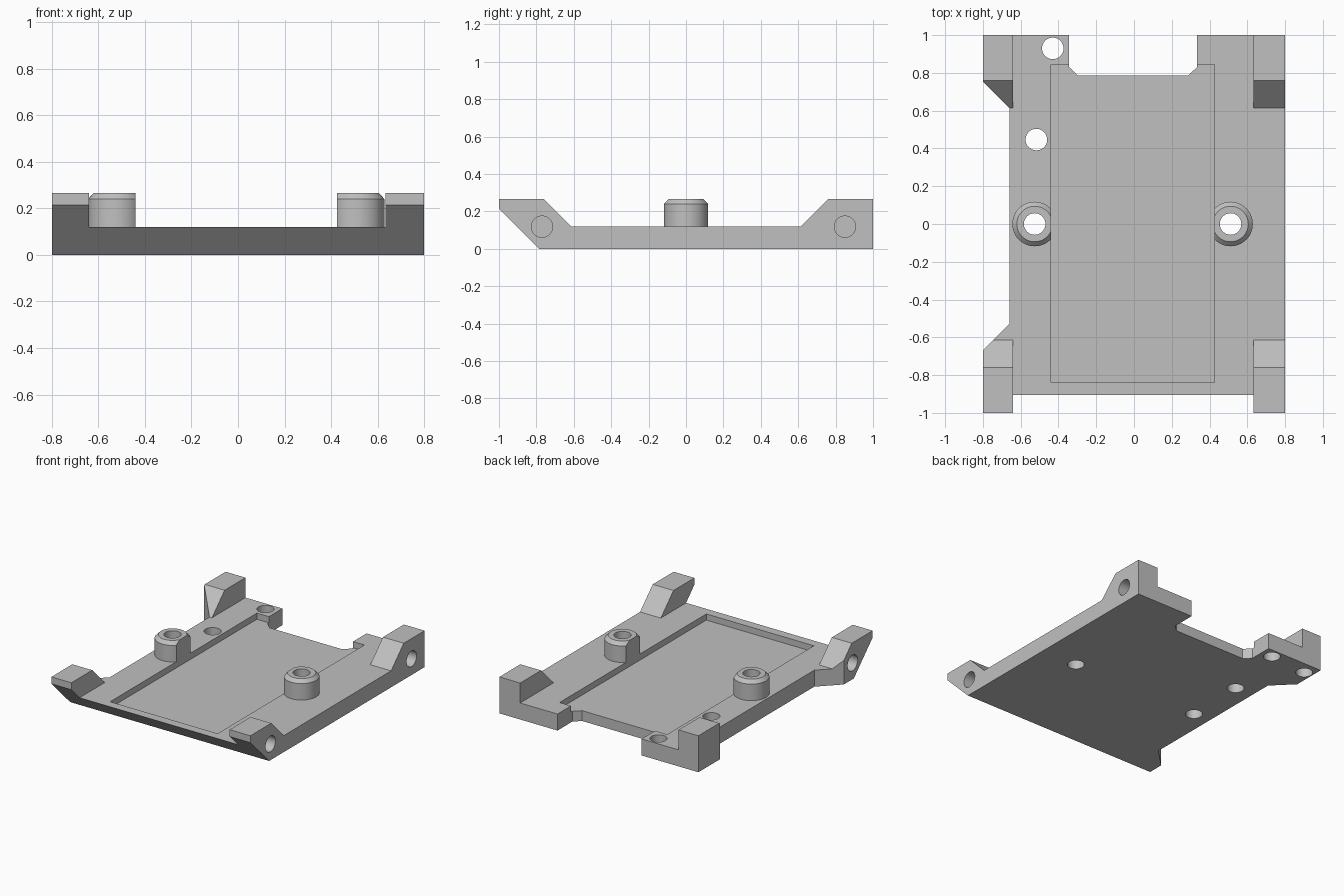
import bpy, bmesh, math
from mathutils import Matrix, Vector

cube = bpy.data.objects.get("Cube")
if cube:
    bpy.data.objects.remove(cube, do_unlink=True)

grey = bpy.data.materials.new("light_grey")
grey.use_nodes = True
colour = (0.53, 0.53, 0.53, 1)
grey.diffuse_color = colour
grey.node_tree.nodes["Principled BSDF"].inputs["Base Color"].default_value = colour


def finish(bm, name):
    bmesh.ops.recalc_face_normals(bm, faces=bm.faces)
    mesh = bpy.data.meshes.new(name)
    bm.to_mesh(mesh)
    bm.free()
    mesh.materials.append(grey)
    obj = bpy.data.objects.new(name, mesh)
    bpy.context.collection.objects.link(obj)
    return obj


def prism(name, outline, shift):
    """Extrude a closed outline of 3D points along shift."""
    bm = bmesh.new()
    face = bm.faces.new([bm.verts.new(p) for p in outline])
    ext = bmesh.ops.extrude_face_region(bm, geom=[face])
    moved = [g for g in ext["geom"] if isinstance(g, bmesh.types.BMVert)]
    bmesh.ops.translate(bm, verts=moved, vec=shift)
    return finish(bm, name)


def box(name, x0, x1, y0, y1, z0, z1):
    return prism(name, [(x0, y0, z0), (x1, y0, z0), (x1, y1, z0), (x0, y1, z0)],
                 (0, 0, z1 - z0))


def cylinder(name, start, end, r0, r1=None):
    a, b = Vector(start), Vector(end)
    rot = (b - a).to_track_quat("Z", "Y").to_matrix().to_4x4()
    bm = bmesh.new()
    bmesh.ops.create_cone(bm, cap_ends=True, segments=48, radius1=r0,
                          radius2=r1 or r0, depth=(b - a).length,
                          matrix=Matrix.Translation((a + b) / 2) @ rot)
    return finish(bm, name)


def combine(target, tool, operation):
    mod = target.modifiers.new(operation, "BOOLEAN")
    mod.operation = operation
    mod.solver = "EXACT"
    mod.object = tool
    bpy.context.view_layer.objects.active = target
    bpy.ops.object.modifier_apply(modifier=mod.name)
    bpy.data.objects.remove(tool, do_unlink=True)


# Body: side profile with raised ends, swept across the width
side = [(-1, 0.265), (-0.76, 0.265), (-0.615, 0.12), (0.615, 0.12),
        (0.76, 0.265), (1, 0.265), (1, 0), (-0.785, 0), (-1, 0.215)]
tray = prism("mounting_tray", [(-0.9, y, z) for y, z in side], (1.8, 0, 0))

# Channel between the corner blocks
combine(tray, box("channel", -0.64, 0.633, -1.2, 1.2, 0.12, 0.5), "DIFFERENCE")

# Plan outline: waisted on one side, notched at the back
plan = [(-0.8, -1.1), (0.8, -1.1), (0.8, 1.1), (0.333, 1.1), (0.333, 0.83),
        (0.286, 0.785), (-0.296, 0.785), (-0.343, 0.83), (-0.343, 1.1),
        (-0.8, 1.1), (-0.8, 0.755), (-0.66, 0.615), (-0.66, -0.53), (-0.8, -0.67)]
combine(tray, prism("plan", [(x, y, -0.2) for x, y in plan], (0, 0, 0.8)), "INTERSECT")

# Posts with chamfered tops
POST_X = (-0.526, 0.511)
for x in POST_X:
    post = [(0.09, 0.118), (0.24, 0.118), (0.265, 0.094)]
    bm = bmesh.new()
    rings = [[bm.verts.new((x + r * math.cos(i * math.tau / 48),
                            r * math.sin(i * math.tau / 48), z))
              for i in range(48)] for z, r in post]
    for low, high in zip(rings, rings[1:]):
        for i in range(48):
            j = (i + 1) % 48
            bm.faces.new((low[i], low[j], high[j], high[i]))
    bm.faces.new(rings[0])
    bm.faces.new(rings[-1])
    combine(tray, finish(bm, "post"), "UNION")

# Shallow recess, which also trims the inner sides of the posts
combine(tray, box("recess", -0.44, 0.425, -0.84, 0.845, 0.075, 0.5), "DIFFERENCE")

# Vertical holes through the posts and plate, and a blind one under a back block
HOLE = 0.057
for x, y, top in [(POST_X[0], 0, 0.5), (POST_X[1], 0, 0.5), (-0.517, 0.447, 0.5),
                  (-0.43, 0.93, 0.5), (-0.735, 0.905, 0.2)]:
    combine(tray, cylinder("hole", (x, y, -0.2), (x, y, top), HOLE), "DIFFERENCE")

# Blind side holes in the corner blocks
for sign, y in [(1, -0.77), (1, 0.85), (-1, -0.77)]:
    combine(tray, cylinder("side_hole", (sign * 0.66, y, 0.118),
                           (sign * 0.95, y, 0.118), HOLE), "DIFFERENCE")

# Smooth the round walls, keep the edges crisp
bpy.ops.object.select_all(action="DESELECT")
tray.select_set(True)
bpy.context.view_layer.objects.active = tray
bpy.ops.object.shade_smooth_by_angle(angle=math.radians(25))
